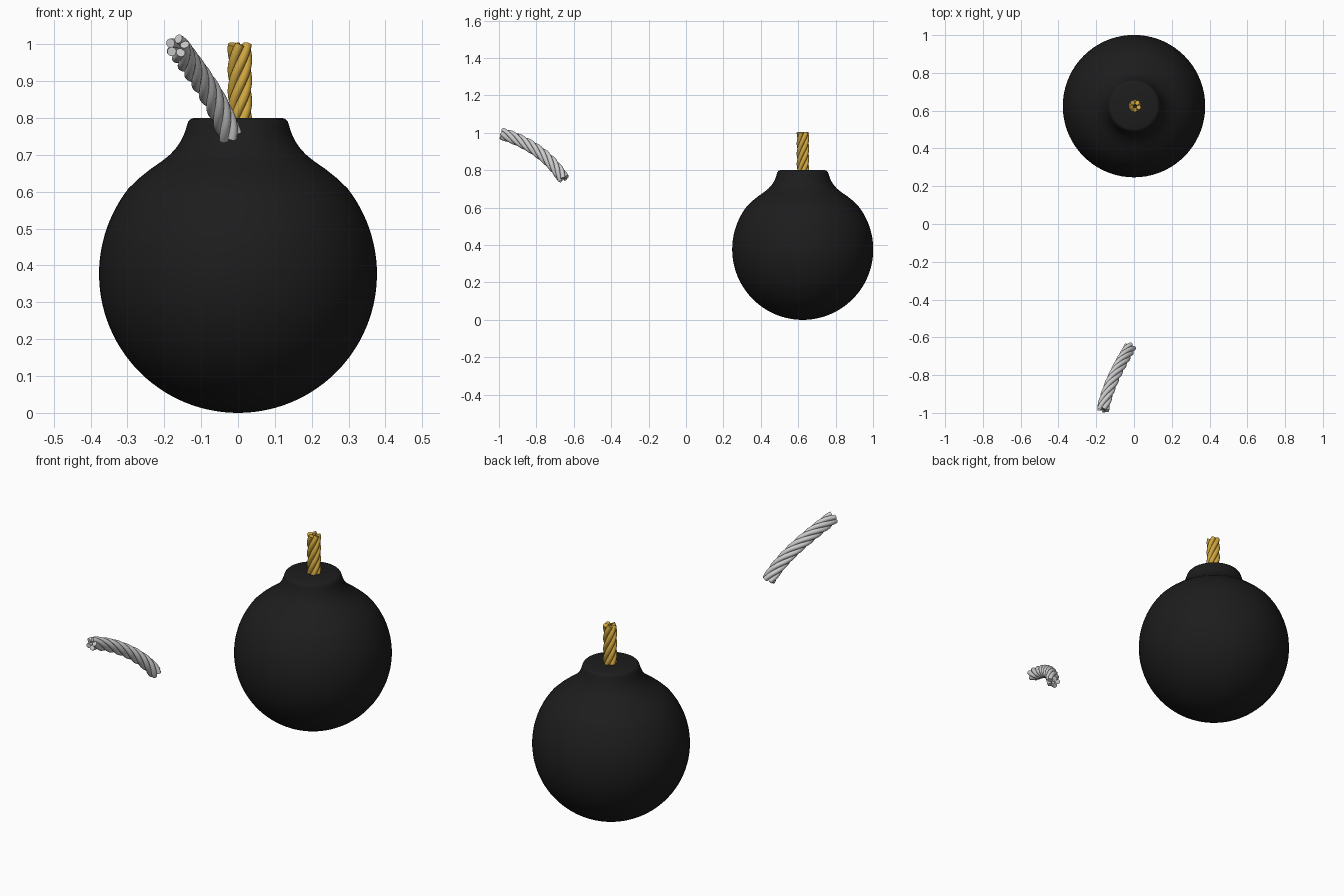
import bpy, bmesh, math
from mathutils import Vector

if "Cube" in bpy.data.objects:
    bpy.data.objects.remove(bpy.data.objects["Cube"])


def material(name, rgb):
    m = bpy.data.materials.new(name)
    m.diffuse_color = (*rgb, 1)
    m.use_nodes = True
    m.node_tree.nodes["Principled BSDF"].inputs["Base Color"].default_value = m.diffuse_color
    return m


def finish(name, bm, mat=None, angle=40):
    me = bpy.data.meshes.new(name)
    bmesh.ops.recalc_face_normals(bm, faces=bm.faces)
    bm.to_mesh(me)
    bm.free()
    ob = bpy.data.objects.new(name, me)
    bpy.context.collection.objects.link(ob)
    if mat:
        me.materials.append(mat)
    bpy.ops.object.select_all(action='DESELECT')
    ob.select_set(True)
    bpy.context.view_layer.objects.active = ob
    bpy.ops.object.shade_smooth_by_angle(angle=math.radians(angle))
    return ob


def lathe(name, profile, centre, mat, steps=72):
    """Revolve an (r, z) profile around a vertical axis."""
    bm = bmesh.new()
    vs = [bm.verts.new((r, 0, z)) for r, z in profile]
    es = [bm.edges.new(p) for p in zip(vs, vs[1:])]
    bmesh.ops.spin(bm, geom=vs + es, axis=(0, 0, 1), cent=(0, 0, 0),
                   angle=math.tau, steps=steps)
    bmesh.ops.remove_doubles(bm, verts=bm.verts, dist=1e-5)
    bmesh.ops.translate(bm, verts=bm.verts, vec=centre)
    return finish(name, bm, mat)


def frames(path):
    """Tangent, normal and binormal carried along a path without twisting."""
    out, n = [], Vector((1, 0, 0))
    for i in range(len(path)):
        t = (path[min(i + 1, len(path) - 1)] - path[max(i - 1, 0)]).normalized()
        n = (n - t * n.dot(t)).normalized()
        out.append((t, n, t.cross(n)))
    return out


def tube(bm, path, radius, sides=14):
    rings = []
    for p, (t, n, b) in zip(path, frames(path)):
        rings.append([bm.verts.new(p + radius * (n * math.cos(a) + b * math.sin(a)))
                      for a in (math.tau * k / sides for k in range(sides))])
    for r, s in zip(rings, rings[1:]):
        for k in range(sides):
            j = (k + 1) % sides
            bm.faces.new((r[k], r[j], s[j], s[k]))
    bm.faces.new(rings[0])
    bm.faces.new(rings[-1])


def rope(name, path, mat=None, strands=5, offset=0.0208, radius=0.0125, pitch=0.28):
    """Strands wound in a right-handed helix around a path."""
    bm = bmesh.new()
    fr = frames(path)
    dist = [0.0]
    for p, q in zip(path, path[1:]):
        dist.append(dist[-1] + (q - p).length)
    for s in range(strands):
        line = []
        for p, (t, n, b), d in zip(path, fr, dist):
            a = math.tau * (s / strands + d / pitch)
            line.append(p + offset * (n * math.cos(a) + b * math.sin(a)))
        tube(bm, line, radius)
    return finish(name, bm, mat)


# bomb body: round ball blending into a flared neck with a rounded rim
R = 0.377
profile = [(R * math.sin(a), R - R * math.cos(a))
           for a in (math.radians(128) * i / 40 for i in range(41))]
profile[0] = (0, 0)
profile += [(0.268, 0.637), (0.238, 0.661), (0.205, 0.684), (0.183, 0.702),
            (0.167, 0.72), (0.156, 0.736), (0.149, 0.75), (0.143, 0.765),
            (0.139, 0.778), (0.135, 0.79), (0.129, 0.797), (0.12, 0.8), (0, 0.8)]
lathe("bomb_body", profile, (0, 0.624, 0), material("black", (0.012, 0.012, 0.012)))

# straight fuse on the neck
rope("fuse", [Vector((0.005, 0.625, 0.79 + 0.21 * i / 32)) for i in range(33)],
     material("rope_brown", (0.62, 0.38, 0.05)))

# loose curved rope piece
P = [Vector(c) for c in ((-0.022, -0.655, 0.752), (-0.06, -0.72, 0.87),
                         (-0.14, -0.85, 0.955), (-0.165, -0.985, 0.995))]
curve = []
for i in range(61):
    t = i / 60
    u = 1 - t
    curve.append(P[0] * u**3 + P[1] * 3 * u * u * t + P[2] * 3 * u * t * t + P[3] * t**3)
rope("loose_rope", curve)
